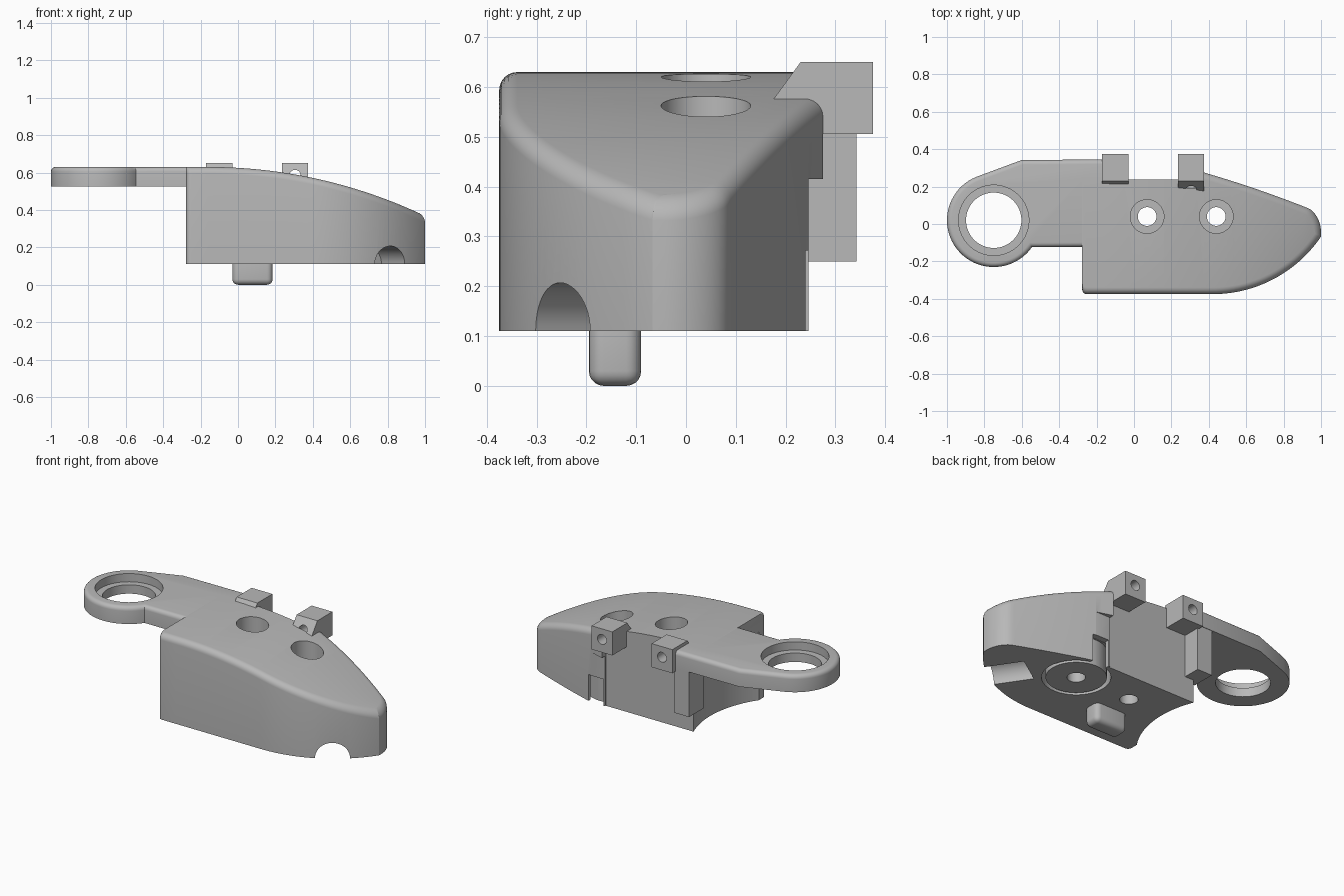
import bpy, bmesh, math
from mathutils import Matrix, Vector

if "Cube" in bpy.data.objects:
    bpy.data.objects.remove(bpy.data.objects["Cube"])

GREY = (0.48, 0.48, 0.48, 1)
mat = bpy.data.materials.new("plain grey")
mat.use_nodes = True
mat.diffuse_color = GREY
mat.node_tree.nodes["Principled BSDF"].inputs["Base Color"].default_value = GREY

FLOOR, TOP, R = 0.11, 0.63, 0.036
ARM_Z = 0.526
LEFT, CORNER = -0.277, 0.025
RING = (-0.75, 0.02)


def finish(name, bm):
    bmesh.ops.recalc_face_normals(bm, faces=bm.faces[:])
    mesh = bpy.data.meshes.new(name)
    bm.to_mesh(mesh)
    bm.free()
    obj = bpy.data.objects.new(name, mesh)
    bpy.context.collection.objects.link(obj)
    mesh.materials.append(mat)
    return obj


def box(name, lo, hi, bevel=0):
    bm = bmesh.new()
    lo, hi = Vector(lo), Vector(hi)
    size = hi - lo
    bmesh.ops.create_cube(bm, size=1, matrix=Matrix.Translation((lo + hi) / 2) @ Matrix.Diagonal((*size, 1)))
    if bevel:
        bmesh.ops.bevel(bm, geom=bm.edges[:], offset=bevel, segments=5, profile=0.5, affect='EDGES')
    return finish(name, bm)


def rod(name, start, end, radius, sides=48):
    """Cylinder between two points."""
    start, end = Vector(start), Vector(end)
    axis = end - start
    bm = bmesh.new()
    m = Matrix.Translation((start + end) / 2) @ axis.to_track_quat('Z', 'Y').to_matrix().to_4x4()
    bmesh.ops.create_cone(bm, cap_ends=True, segments=sides, radius1=radius, radius2=radius,
                          depth=axis.length, matrix=m)
    return finish(name, bm)


def prism(points, offset):
    bm = bmesh.new()
    face = bm.faces.new([bm.verts.new(p) for p in points])
    new = bmesh.ops.extrude_face_region(bm, geom=[face])["geom"]
    bmesh.ops.translate(bm, verts=[v for v in new if isinstance(v, bmesh.types.BMVert)], vec=offset)
    bmesh.ops.recalc_face_normals(bm, faces=bm.faces[:])
    return bm


def cut(obj, cutters):
    for c in cutters:
        c.hide_render = True
        bpy.context.view_layer.objects.active = obj
        mod = obj.modifiers.new("cut", 'BOOLEAN')
        mod.operation, mod.solver, mod.object = 'DIFFERENCE', 'EXACT', c
        bpy.ops.object.modifier_apply(modifier=mod.name)
        bpy.data.objects.remove(c)


# Body outline and crowned top
def top_z(x):
    d = max(0, x + 0.16)
    return TOP - 2.7 + math.sqrt(2.7 ** 2 - d * d)


def front_y(x):
    d = max(0, x - 0.42)
    c = max(0, LEFT + CORNER - x)
    return 0.325 - math.sqrt(0.49 - d * d) + CORNER - math.sqrt(max(0, CORNER ** 2 - c * c))


def back_y(x):
    t = max(0, x - 0.375)
    y = 0.275 - 0.29 * t - 0.095 * t * t
    u = min(1, max(0, (x - 0.93) / 0.07))
    return y - 0.1 * (1 - math.sqrt(1 - u * u))


xs = [LEFT + CORNER * (1 - math.cos(math.pi / 2 * k / 5)) for k in range(6)]
xs += [-0.16 + 0.535 * k / 10 for k in range(10)]
xs += [0.375 + 0.625 * math.sin(math.pi / 2 * k / 30) for k in range(31)]
n = len(xs)
outline = [Vector((x, front_y(x))) for x in xs] + [Vector((x, back_y(x))) for x in reversed(xs)]
inward = []
for i, p in enumerate(outline):
    if p.x < -0.2:
        inward.append(Vector((0, 1 if i < n else -1)))
    else:
        d = ((outline[i + 1] - p).normalized() + (p - outline[i - 1]).normalized()).normalized()
        inward.append(Vector((-d.y, d.x)))

bm = bmesh.new()
rings = [[bm.verts.new((p.x, p.y, FLOOR)) for p in outline]]
for k in range(7):
    a = math.pi / 2 * k / 6
    ring = []
    for p, nor in zip(outline, inward):
        q = p + nor * R * (1 - math.cos(a))
        ring.append(bm.verts.new((q.x, q.y, top_z(q.x) - R * (1 - math.sin(a)))))
    rings.append(ring)
for low, high in zip(rings, rings[1:]):
    for i in range(2 * n):
        j = (i + 1) % (2 * n)
        bm.faces.new((low[i], low[j], high[j], high[i]))
for ring in (rings[0], rings[-1]):
    for i in range(n - 1):
        bm.faces.new((ring[i], ring[i + 1], ring[-2 - i], ring[-1 - i]))
body = finish("body", bm)

# Cuts in the body: steps, clearance, notch, ring groove with side slot, bolts
BACK = 0.238
SEAT = (0.44, 0.04)
notch = Vector((0.81, -0.245, FLOOR))
aim = Vector((0.56, -0.83, 0))
groove = rod("ring_groove_cut", (*SEAT, 0), (*SEAT, 0.27), 0.187, 64)
cut(groove, [rod("groove_core", (*SEAT, -0.1), (*SEAT, 0.4), 0.165, 64)])
cutters = [
    box("back_cut", (-1, BACK, 0), (0.375, 1, 1)),
    box("lower_step_cut", (0.3, 0.246, 0), (0.6, 1, 0.415)),
    rod("clearance_cut", (*RING, 0), (*RING, ARM_Z), 0.575, 128),
    rod("front_notch_cut", notch + aim * 0.15, notch - aim * 0.22, 0.097),
    groove,
    box("side_slot_cut", (0.385, 0.21, 0), (0.49, 0.4, 0.272)),
    rod("clip_groove_cut", (0.305, 0.192, 0.585), (0.305, 0.5, 0.585), 0.03, 24),
]
for x in (0.07, SEAT[0]):
    cutters.append(rod("bolt_cut", (x, 0.04, 0), (x, 0.04, 1), 0.05))
    cutters.append(rod("bolt_head_cut", (x, 0.04, 0.32), (x, 0.04, 1), 0.09))
cut(body, cutters)

# Arm with ring end
pts = [(LEFT, BACK), (-0.17, BACK), (-0.17, 0.345), (-0.6, 0.342)]
for k in range(41):
    a = math.radians(112 + (325 - 112) * k / 40)
    pts.append((RING[0] + 0.25 * math.cos(a), RING[1] + 0.25 * math.sin(a)))
pts.append((LEFT, -0.123))
bm = prism([(x, y, ARM_Z) for x, y in pts], (0, 0, TOP - ARM_Z))
rim = []
for e in bm.edges:
    mid = (e.verts[0].co + e.verts[1].co) / 2
    seam = mid.x > LEFT - 0.001 and mid.y < 0.3
    if min(v.co.z for v in e.verts) > TOP - 0.001 and not seam:
        rim.append(e)
bmesh.ops.bevel(bm, geom=rim, offset=0.025, segments=5, profile=0.5, affect='EDGES')
arm = finish("arm", bm)
cut(arm, [rod("ring_bore", (*RING, 0), (*RING, 1), 0.148, 64),
          rod("ring_counterbore", (*RING, 0.58), (*RING, 1), 0.188, 64)])

# Rear post, locating peg and the two clips
post = box("rear_post", (-0.26, 0.2, 0.25), (-0.16, 0.342, 0.56))
peg = box("locating_peg", (-0.03, -0.195, 0), (0.185, -0.09, 0.16), 0.03)
parts = [body, arm, post, peg]
PROFILE = [(0.23, 0.65), (0.375, 0.65), (0.375, 0.506), (0.23, 0.506), (0.23, 0.572), (0.173, 0.572)]
for name, x in (("right_clip", -0.1), ("left_clip", 0.305)):
    clip = finish(name, prism([(x - 0.07, y, z) for y, z in PROFILE], (0.14, 0, 0)))
    cut(clip, [rod("clip_bore", (x, 0.1, 0.585), (x, 0.5, 0.585), 0.03, 24)])
    parts.append(clip)

# Smooth the curved faces, keep edges crisp
bpy.ops.object.select_all(action='DESELECT')
for p in parts:
    p.select_set(True)
bpy.context.view_layer.objects.active = body
bpy.ops.object.shade_smooth_by_angle(angle=math.radians(30))
